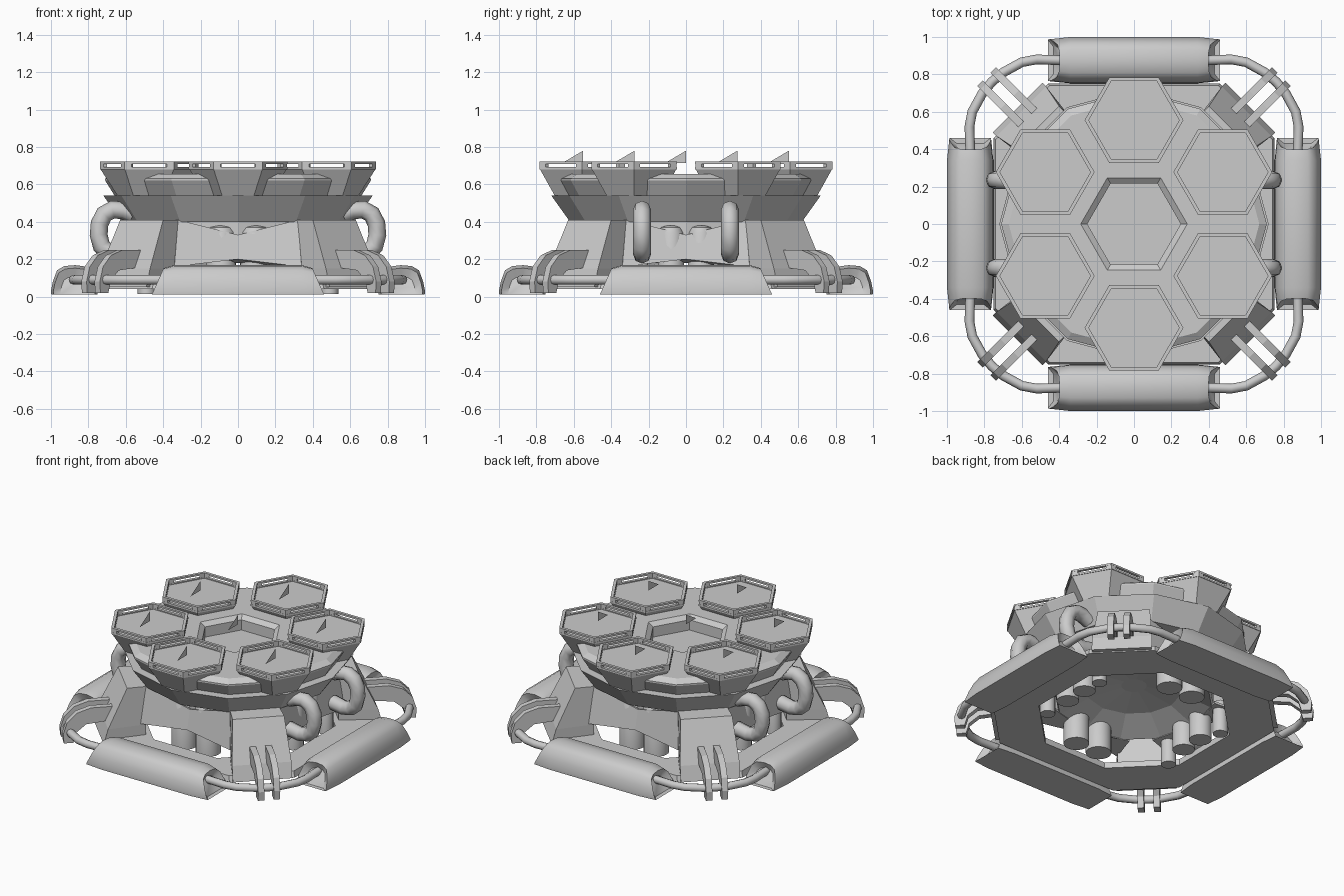
import bpy, bmesh
from math import sin, cos, pi, radians
from mathutils import Matrix, Vector

if "Cube" in bpy.data.objects:
    bpy.data.objects.remove(bpy.data.objects["Cube"])


def obj_from_bm(name, bm, mat=Matrix(), smooth=None):
    bm.transform(mat)
    bmesh.ops.recalc_face_normals(bm, faces=bm.faces[:])
    me = bpy.data.meshes.new(name)
    bm.to_mesh(me)
    bm.free()
    ob = bpy.data.objects.new(name, me)
    bpy.context.collection.objects.link(ob)
    if smooth:
        bpy.ops.object.select_all(action='DESELECT')
        ob.select_set(True)
        bpy.context.view_layer.objects.active = ob
        bpy.ops.object.shade_smooth_by_angle(angle=radians(smooth))
    return ob


def loft(name, loops, mat=Matrix(), ring=False, smooth=None):
    """Skin equal-length loops; capped, or joined end to start when ring."""
    bm = bmesh.new()
    vs = [[bm.verts.new(p) for p in lp] for lp in loops]
    n = len(vs[0])
    for a, b in zip(vs, vs[1:] + ([vs[0]] if ring else [])):
        for i in range(n):
            j = (i + 1) % n
            bm.faces.new((a[i], a[j], b[j], b[i]))
    if not ring:
        bm.faces.new(vs[0])
        bm.faces.new(vs[-1])
    return obj_from_bm(name, bm, mat, smooth)


def poly(n, r, z, c=(0, 0)):
    return [(c[0] + r * cos(2 * pi * i / n), c[1] + r * sin(2 * pi * i / n), z) for i in range(n)]


def hex12(r, z):
    # hexagon with its edge midpoints, matches the 12-sided body
    return [(r * (1 if i % 2 == 0 else cos(pi / 6)) * cos(pi * i / 6),
             r * (1 if i % 2 == 0 else cos(pi / 6)) * sin(pi * i / 6), z) for i in range(12)]


def octo(h, k, z):
    return [(h, -k, z), (h, k, z), (k, h, z), (-k, h, z), (-h, k, z), (-h, -k, z), (-k, -h, z), (k, -h, z)]


def tube(name, pts, r, mat=Matrix(), res=2):
    cu = bpy.data.curves.new(name, 'CURVE')
    cu.dimensions = '3D'
    cu.bevel_depth = r
    cu.bevel_resolution = res
    cu.use_fill_caps = True
    sp = cu.splines.new('POLY')
    sp.points.add(len(pts) - 1)
    for p, q in zip(sp.points, pts):
        p.co = (*(mat @ Vector(q)), 1)
    ob = bpy.data.objects.new(name, cu)
    bpy.context.collection.objects.link(ob)


# Main body: hub with hollow underside, lower ring, ledge, deck, sunken central hexagon
loft("body", [poly(12, 0.08, 0.29), poly(12, 0.30, 0.26), poly(12, 0.49, 0.18), poly(12, 0.50, 0.20),
              poly(12, 0.50, 0.40), poly(12, 0.62, 0.40), poly(12, 0.72, 0.54),
              poly(12, 0.66, 0.54), poly(12, 0.71, 0.62), poly(12, 0.71, 0.63), poly(12, 0.67, 0.655),
              hex12(0.285, 0.655), hex12(0.25, 0.63), hex12(0.25, 0.56)])

# Six hexagonal pads with windowed rails
for i in range(6):
    a = radians(30 + 60 * i)
    c = (0.548 * cos(a), 0.555 * sin(a))
    loft("pad", [poly(6, 0.17, 0.54, c), poly(6, 0.26, 0.68, c), poly(6, 0.26, 0.685, c)])
    for nm, z0, z1 in (("rail_bottom", 0.68, 0.692), ("rail_top", 0.71, 0.722)):
        loft(nm, [poly(6, 0.264, z0, c), poly(6, 0.264, z1, c), poly(6, 0.242, z1, c),
                  poly(6, 0.242, z0, c)], ring=True)
    o, n = poly(6, 0.263, 0.685, c), poly(6, 0.243, 0.685, c)
    for k in range(6):
        def toward(p, q, t=0.14):
            return Vector(p).lerp(Vector(q), t)
        sec = [toward(o[k], o[k - 1]), Vector(o[k]), toward(o[k], o[(k + 1) % 6]),
               toward(n[k], n[(k + 1) % 6]), Vector(n[k]), toward(n[k], n[k - 1])]
        loft("rail_post", [sec, [p + Vector((0, 0, 0.03)) for p in sec]])

# Thin triangular fins on the pads and over the centre
for i in range(7):
    a = radians(30 + 60 * i)
    r = 0.55 if i < 6 else 0
    x, y = r * cos(a), r * sin(a)
    bm = bmesh.new()
    bm.faces.new([bm.verts.new(p) for p in ((x, y, 0.715), (x, y, 0.78), (x, y - 0.11, 0.715))])
    obj_from_bm("fin", bm)

# Octagonal base plate with opening
loft("base_plate", [octo(0.75, 0.46, 0.04), octo(0.74, 0.45, 0.08), octo(0.57, 0.24, 0.08),
                    octo(0.57, 0.24, 0.04)], ring=True)

bumper_section = [(0.752, 0.01), (0.755, 0.06), (0.775, 0.13), (0.81, 0.16), (0.87, 0.168), (0.93, 0.163),
                  (0.968, 0.14), (0.99, 0.08), (1.0, 0.03), (0.998, 0.01)]
bracket = [(0.78, 0.16), (0.78, 0.25), (0.94, 0.25), (1.03, 0.22), (1.09, 0.16), (1.115, 0.08),
           (1.11, 0.02), (1.05, 0.02), (1.03, 0.09), (0.97, 0.14)]

for q in range(4):
    R = Matrix.Rotation(q * pi / 2, 4, 'Z')
    D = Matrix.Rotation(q * pi / 2 + pi / 4, 4, 'Z')

    # Side bumper with tapered, sloping ends and a shallow end recess
    def section(x, s, slant=0.0):
        return [(x - (1 if x > 0 else -1) * slant * z, 0.875 + (y - 0.875) * s, 0.01 + (z - 0.01) * s)
                for y, z in bumper_section]
    loft("bumper", [section(-0.435, 0.6, 0.35), section(-0.465, 0.9, 0.4), section(-0.34, 1),
                    section(0.34, 1), section(0.465, 0.9, 0.4), section(0.435, 0.6, 0.35)], R, smooth=40)

    # Corner tube between bumpers
    tube("corner_tube", [(0.38, 0.875, 0.09), (0.52, 0.88, 0.09), (0.60, 0.865, 0.09), (0.70, 0.81, 0.09),
                         (0.76, 0.76, 0.09), (0.81, 0.70, 0.09), (0.865, 0.60, 0.09), (0.88, 0.52, 0.09),
                         (0.875, 0.38, 0.09)], 0.026, R)

    # Corner leg, flaring outward to the foot
    loft("corner_leg", [
        [(x, y, z), (y, x, z), (b, a, z), (a, b, z)] for x, y, a, b, z in (
            (0.49, 0.755, 0.32, 0.54, 0.05), (0.47, 0.735, 0.32, 0.54, 0.15), (0.40, 0.63, 0.31, 0.53, 0.41))], R)

    # Pair of curved brackets clasping the tube
    for t in (-0.05, 0.05):
        loft("tube_bracket", [[(r, t + d, z) for r, z in bracket] for d in (-0.02, 0.02)], D)

    # Creased web between neighbouring legs, folded in at the bottom
    bm = bmesh.new()
    v = [bm.verts.new(p) for p in ((-0.32, 0.54, 0.41), (0, 0.52, 0.33), (0.32, 0.54, 0.41),
                                   (0.34, 0.57, 0.16), (0, 0.55, 0.20), (-0.34, 0.57, 0.16),
                                   (-0.30, 0.40, 0.18), (0, 0.48, 0.18), (0.30, 0.40, 0.18))]
    for f in ((0, 1, 4, 5), (1, 2, 3, 4), (5, 4, 7, 6), (4, 3, 8, 7)):
        bm.faces.new([v[i] for i in f])
    web = obj_from_bm("leg_web", bm, R)
    web.modifiers.new("thickness", 'SOLIDIFY').thickness = 0.015


# Nozzles beneath the body
def nozzle(name, x, y, r, z0, z1):
    loft(name, [poly(20, r, z0, (x, y)), poly(20, r, z1 - 0.04, (x, y)),
                poly(20, r * 0.75, z1 - 0.01, (x, y)), poly(20, r * 0.3, z1, (x, y))], smooth=40)


for sx in (-1, 1):
    for sy in (-1, 1):
        nozzle("large_nozzle", sx * 0.09, sy * 0.45, 0.08, 0.04, 0.38)
        nozzle("side_nozzle", sx * 0.47, sy * 0.08, 0.07, 0.04, 0.38)
        nozzle("small_nozzle", sx * 0.49, sy * 0.25, 0.047, 0.015, 0.25)
        # Thick hoses looping from the body to the base
        y = sy * 0.235
        tube("side_hose", [(sx * x, y, z) for x, z in (
            (0.56, 0.44), (0.61, 0.46), (0.67, 0.465), (0.715, 0.44), (0.74, 0.39), (0.745, 0.33),
            (0.73, 0.27), (0.69, 0.235), (0.64, 0.225), (0.55, 0.24))], 0.048)
